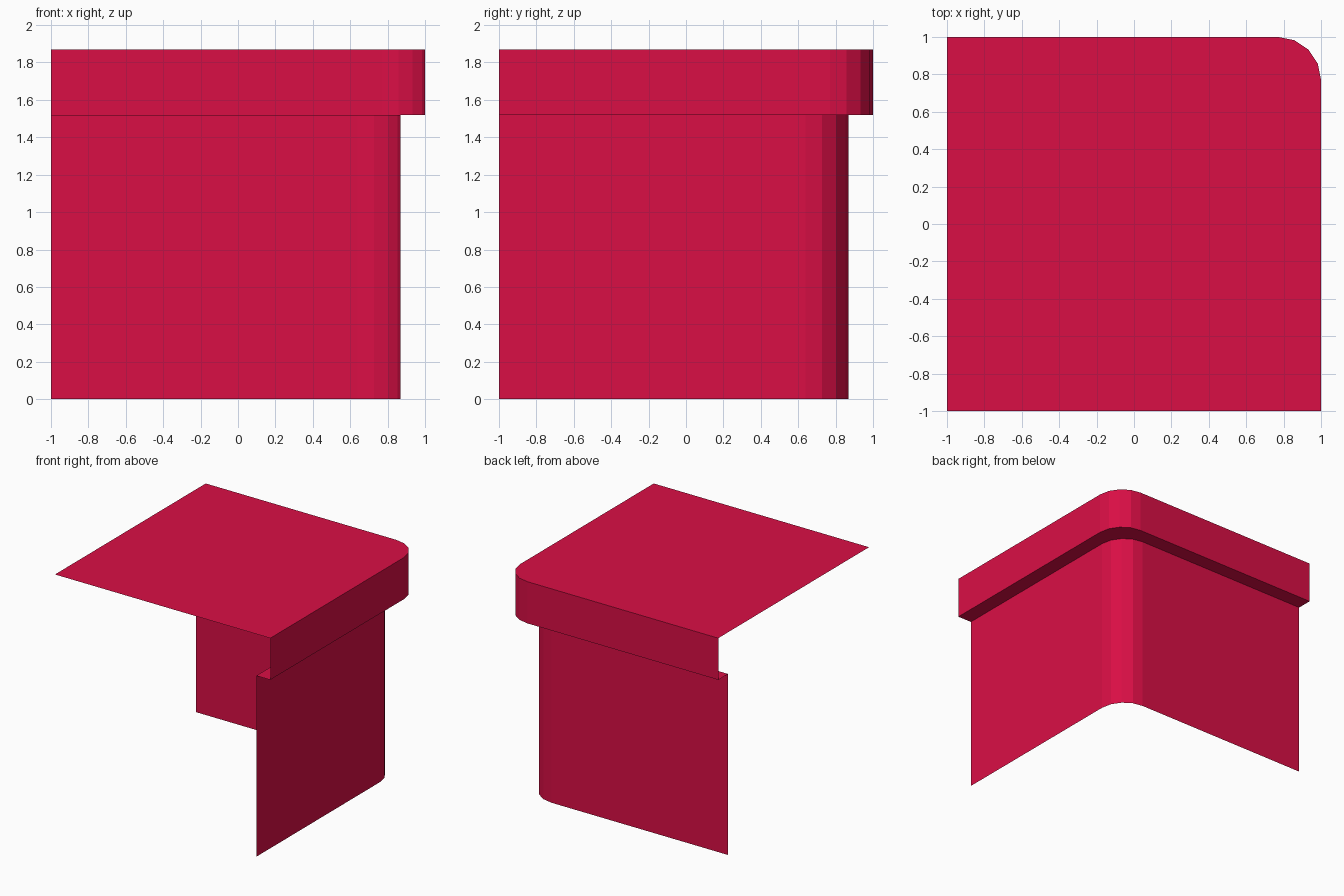
import bpy
from math import sin, cos, pi

default_cube = bpy.data.objects.get("Cube")
if default_cube:
    bpy.data.objects.remove(default_cube, do_unlink=True)

TOP, LEDGE, BASE = 1.87, 1.52, 0.0
OUTER, INNER, RADIUS, STEPS = 1.0, 0.87, 0.23, 4

crimson = bpy.data.materials.new("crimson")
crimson.use_nodes = True
color = (0.70, 0.0045, 0.06, 1)
crimson.diffuse_color = color
crimson.node_tree.nodes["Principled BSDF"].inputs["Base Color"].default_value = color


def corner_path(reach, z):
    """Open path up the left side, round the back corner and along the back."""
    c = reach - RADIUS
    arc = [(c + RADIUS * cos(a), c + RADIUS * sin(a), z)
           for a in (i * pi / 2 / STEPS for i in range(STEPS + 1))]
    return [(reach, -1, z)] + arc + [(-1, reach, z)]


def make_part(name, verts, faces):
    mesh = bpy.data.meshes.new(name)
    mesh.from_pydata(verts, [], faces)
    mesh.materials.append(crimson)
    obj = bpy.data.objects.new(name, mesh)
    bpy.context.collection.objects.link(obj)
    return obj


def make_strip(name, upper, lower):
    """Strip of flat faces joining two matching paths, facing outward."""
    n = len(upper)
    faces = [(i, n + i, n + i + 1, i + 1) for i in range(n - 1)]
    return make_part(name, upper + lower, faces)


# Flat top with one rounded corner
outline = corner_path(OUTER, TOP) + [(-1, -1, TOP)]
make_part("top_slab", outline, [range(len(outline))])

# Overhanging edge, its underside and the recessed wall
make_strip("overhang_edge", corner_path(OUTER, TOP), corner_path(OUTER, LEDGE))
make_strip("overhang_underside", corner_path(OUTER, LEDGE), corner_path(INNER, LEDGE))
make_strip("recessed_wall", corner_path(INNER, LEDGE), corner_path(INNER, BASE))
